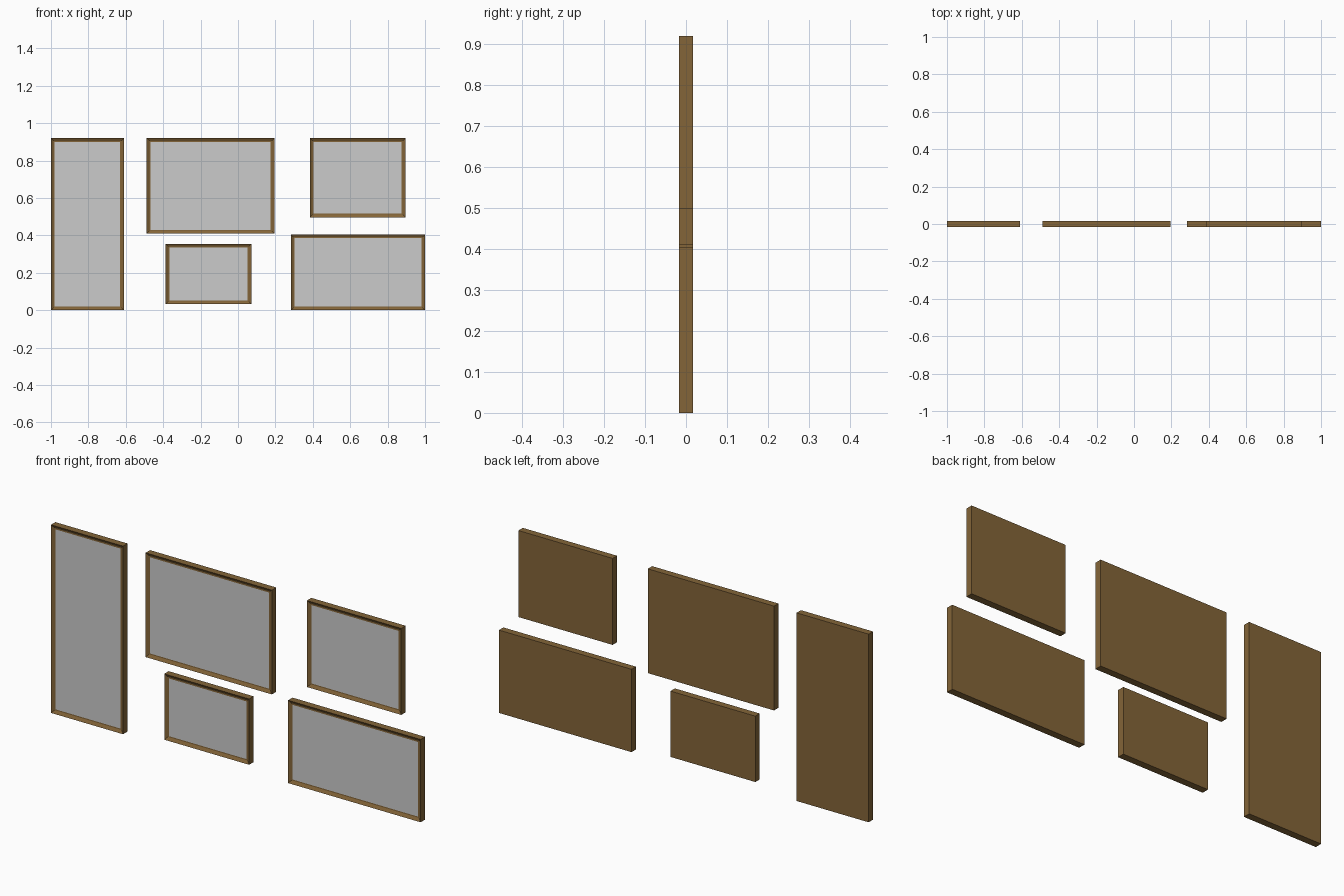
import bpy, bmesh

if "Cube" in bpy.data.objects:
    bpy.data.objects.remove(bpy.data.objects["Cube"])

DEPTH = 0.017    # half thickness
RIM = 0.02       # width of the front rim
RECESS = 0.008   # how far the picture sits behind the rim

wood = bpy.data.materials.new("wood")
wood.diffuse_color = (0.23, 0.13, 0.04, 1)
wood.use_nodes = True
wood.node_tree.nodes["Principled BSDF"].inputs["Base Color"].default_value = wood.diffuse_color


def finish(bm, name, mat=None):
    mesh = bpy.data.meshes.new(name)
    bm.to_mesh(mesh)
    bm.free()
    obj = bpy.data.objects.new(name, mesh)
    bpy.context.collection.objects.link(obj)
    if mat:
        mesh.materials.append(mat)
    return obj


def picture_frame(name, x0, x1, z0, z1):
    cx, cz = (x0 + x1) / 2, (z0 + z1) / 2
    # Wooden tray: solid box with its front face inset and pushed back
    bm = bmesh.new()
    bmesh.ops.create_cube(bm, size=1)
    for v in bm.verts:
        v.co = (cx + v.co.x * (x1 - x0), v.co.y * 2 * DEPTH, cz + v.co.z * (z1 - z0))
    bm.normal_update()
    front = min(bm.faces, key=lambda f: f.calc_center_median().y)
    bmesh.ops.inset_region(bm, faces=[front], thickness=RIM)
    bmesh.ops.translate(bm, verts=front.verts, vec=(0, RECESS, 0))
    finish(bm, name + "_frame", wood)
    # Grey picture sheet lying in the recess
    bm = bmesh.new()
    y = -DEPTH + RECESS - 0.001
    bm.faces.new([bm.verts.new((x, y, z)) for x, z in (
        (x0 + RIM, z0 + RIM), (x1 - RIM, z0 + RIM),
        (x1 - RIM, z1 - RIM), (x0 + RIM, z1 - RIM))])
    finish(bm, name + "_picture")


# Wall arrangement: x min, x max, z min, z max
for name, *box in (
    ("tall", -1.0, -0.61, 0.0, 0.92),
    ("large", -0.488, 0.195, 0.41, 0.92),
    ("upper_right", 0.385, 0.895, 0.497, 0.92),
    ("small", -0.387, 0.072, 0.033, 0.355),
    ("wide", 0.283, 1.0, 0.0, 0.405),
):
    picture_frame(name, *box)
